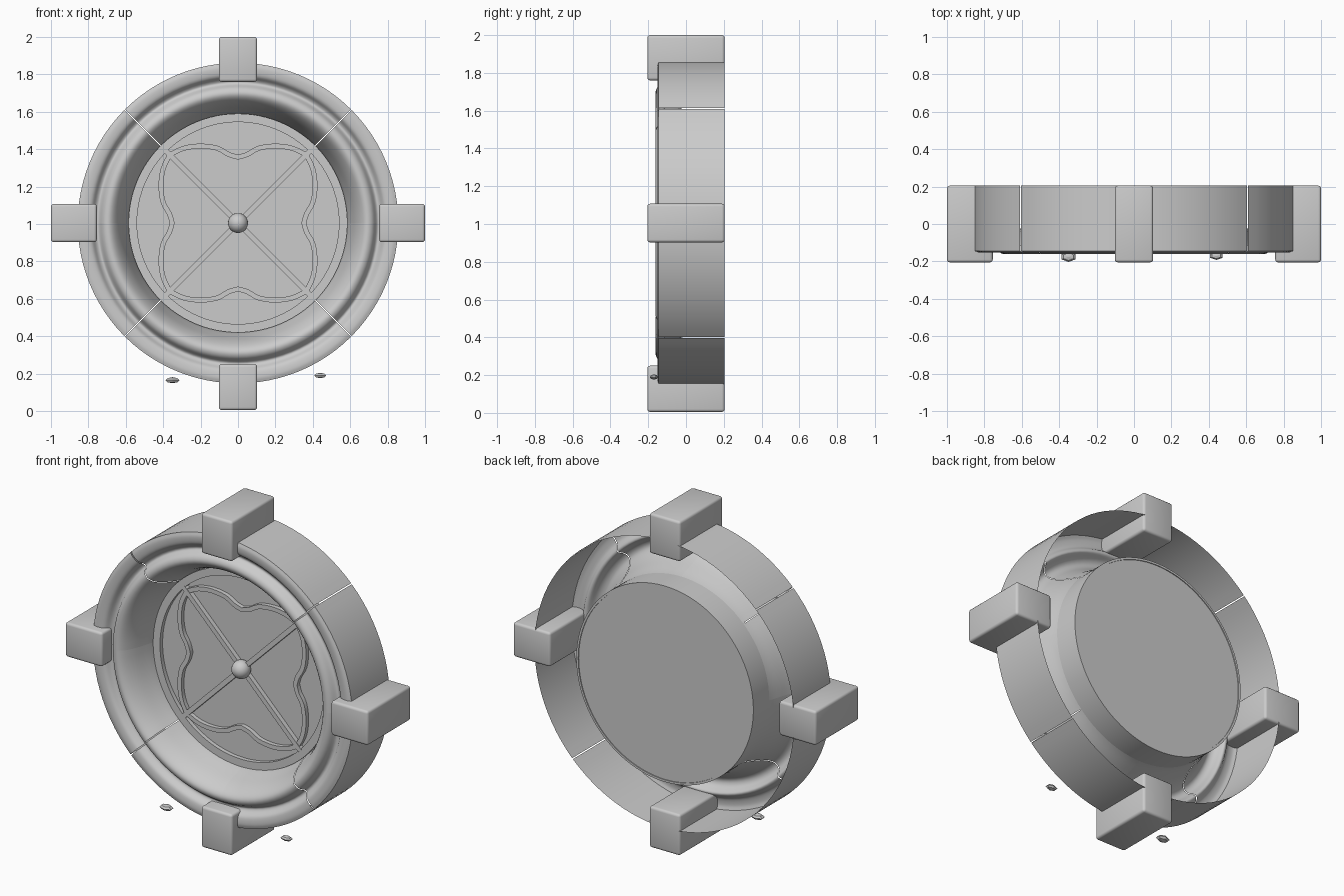
import bpy, bmesh, math
from mathutils import Vector

if "Cube" in bpy.data.objects:
    bpy.data.objects.remove(bpy.data.objects["Cube"])

stone = bpy.data.materials.new("grey stone")
stone.diffuse_color = (0.6, 0.6, 0.6, 1)
stone.use_nodes = True
stone.node_tree.nodes["Principled BSDF"].inputs["Base Color"].default_value = stone.diffuse_color
CZ = 1.005  # height of the window centre


def finish(name, bm, smooth=None):
    bmesh.ops.recalc_face_normals(bm, faces=bm.faces)
    me = bpy.data.meshes.new(name)
    bm.to_mesh(me)
    bm.free()
    me.materials.append(stone)
    ob = bpy.data.objects.new(name, me)
    bpy.context.collection.objects.link(ob)
    if smooth:
        bpy.ops.object.select_all(action='DESELECT')
        ob.select_set(True)
        bpy.context.view_layer.objects.active = ob
        bpy.ops.object.shade_smooth_by_angle(angle=math.radians(smooth))
    return ob


def spline(pts, n=4):
    """Smooth curve through 2D points."""
    p = [Vector(q) for q in pts]
    p = [2 * p[0] - p[1]] + p + [2 * p[-1] - p[-2]]
    out = []
    for i in range(1, len(p) - 2):
        a, b, c, d = p[i - 1:i + 3]
        for k in range(n):
            t = k / n
            out.append(0.5 * (2 * b + (c - a) * t + (2 * a - 5 * b + 4 * c - d) * t * t
                              + (3 * b - a - 3 * c + d) * t ** 3))
    return out + [p[-2]]


def lathe(bm, profile, a0, a1, steps):
    """Sweep (radius, y) points around the window axis."""
    rows = []
    for s in range(steps + 1):
        a = a0 + (a1 - a0) * s / steps
        rows.append([bm.verts.new((r * math.cos(a), y, CZ + r * math.sin(a))) for r, y in profile])
    for u, v in zip(rows, rows[1:]):
        for i in range(len(profile) - 1):
            bm.faces.new((u[i], u[i + 1], v[i + 1], v[i]))


def box(bm, size, centre, bevel=0.0):
    vs = bmesh.ops.create_cube(bm, size=1)['verts']
    for v in vs:
        v.co = Vector([c * s for c, s in zip(v.co, size)]) + Vector(centre)
    if bevel:
        es = list({e for v in vs for e in v.link_edges})
        bmesh.ops.bevel(bm, geom=es, offset=bevel, segments=3, profile=0.5, affect='EDGES')


# Moulded frame: eight open-backed segments with a hairline gap at the diagonals
moulding = [(0.857, 0.205), (0.857, -0.145)] + [tuple(p) for p in spline([
    (0.857, -0.145), (0.83, -0.152), (0.79, -0.145), (0.765, -0.118), (0.745, -0.115),
    (0.72, -0.15), (0.69, -0.16), (0.66, -0.14), (0.63, -0.09), (0.605, -0.02),
    (0.585, 0.05), (0.572, 0.14)])][1:]
for k in range(8):
    bm = bmesh.new()
    a0, a1, gap = k * math.pi / 4, (k + 1) * math.pi / 4, 0.004
    lathe(bm, moulding, a0 + (gap if k % 2 else 0), a1 - (0 if k % 2 else gap), 12)
    finish(f"frame_segment_{k + 1}", bm, 40)

# Keystone blocks at the four compass points
for name, size, pos in (
        ("top_keystone", (0.205, 0.41, 0.24), (0, 0, 1.88)),
        ("bottom_keystone", (0.205, 0.41, 0.245), (0, 0, 0.1275)),
        ("left_keystone", (0.245, 0.41, 0.205), (-0.8775, 0, CZ)),
        ("right_keystone", (0.245, 0.41, 0.205), (0.8775, 0, CZ))):
    bm = bmesh.new()
    box(bm, size, pos, 0.015)
    finish(name, bm, 35)

# Pane and the rim around it
bm = bmesh.new()
lathe(bm, [(0, 0.06), (0.55, 0.06)], 0, math.tau, 96)
lathe(bm, [(0, 0.195), (0.572, 0.195)], 0, math.tau, 96)
bmesh.ops.remove_doubles(bm, verts=bm.verts, dist=1e-5)
finish("pane", bm)
bm = bmesh.new()
lathe(bm, [(0.54, 0.06), (0.54, 0.035), (0.585, 0.035), (0.585, 0.2), (0.572, 0.2), (0.572, 0.195)],
      0, math.tau, 96)
bmesh.ops.remove_doubles(bm, verts=bm.verts, dist=1e-5)
finish("pane_rim", bm, 35)

# Four-lobed tracery: one half lobe, mirrored and turned, as a raised strip
half = spline([(0, 0.352), (0.05, 0.367), (0.11, 0.4), (0.2, 0.412), (0.29, 0.4), (0.365, 0.365)], 3)
lobe = half + [Vector((p.y, p.x)) for p in reversed(half[:-1])]
path = []
for q in range(4):
    c, s = math.cos(q * math.pi / 2), math.sin(q * math.pi / 2)
    path += [Vector((c * p.x + s * p.y, -s * p.x + c * p.y)) for p in lobe[:-1]]
bm = bmesh.new()
rows = []
for i, p in enumerate(path):
    t = (path[(i + 1) % len(path)] - path[i - 1]).normalized()
    n = Vector((-t.y, t.x)) * 0.013
    rows.append([bm.verts.new((w.x, y, CZ + w.y))
                 for w, y in ((p - n, 0.06), (p - n, 0.035), (p + n, 0.035), (p + n, 0.06))])
for i, u in enumerate(rows):
    v = rows[(i + 1) % len(rows)]
    for j in range(3):
        bm.faces.new((u[j], u[j + 1], v[j + 1], v[j]))
finish("tracery", bm, 35)

# Diagonal glazing bars
for k, name in enumerate(("rising_bar", "falling_bar")):
    bm = bmesh.new()
    box(bm, (1.09, 0.028, 0.028), (0, 0, 0))
    a = math.pi / 4 + k * math.pi / 2
    for v in bm.verts:
        x, y, z = v.co
        v.co = (x * math.cos(a) - z * math.sin(a), y + 0.047 - 0.001 * k,
                CZ + x * math.sin(a) + z * math.cos(a))
    finish(name, bm)

# Centre boss
bm = bmesh.new()
bmesh.ops.create_uvsphere(bm, u_segments=24, v_segments=16, radius=0.053)
bmesh.ops.translate(bm, verts=bm.verts, vec=(0, 0.03, CZ))
finish("centre_boss", bm, 40)

# Loose stone chips below the frame
for name, pos, size in (("left_chip", (-0.35, -0.175, 0.165), (0.043, 0.028, 0.016)),
                        ("right_chip", (0.44, -0.17, 0.19), (0.038, 0.022, 0.014))):
    bm = bmesh.new()
    bmesh.ops.create_uvsphere(bm, u_segments=6, v_segments=4, radius=1)
    for v in bm.verts:
        v.co = Vector([c * s for c, s in zip(v.co, size)]) + Vector(pos)
    finish(name, bm)
